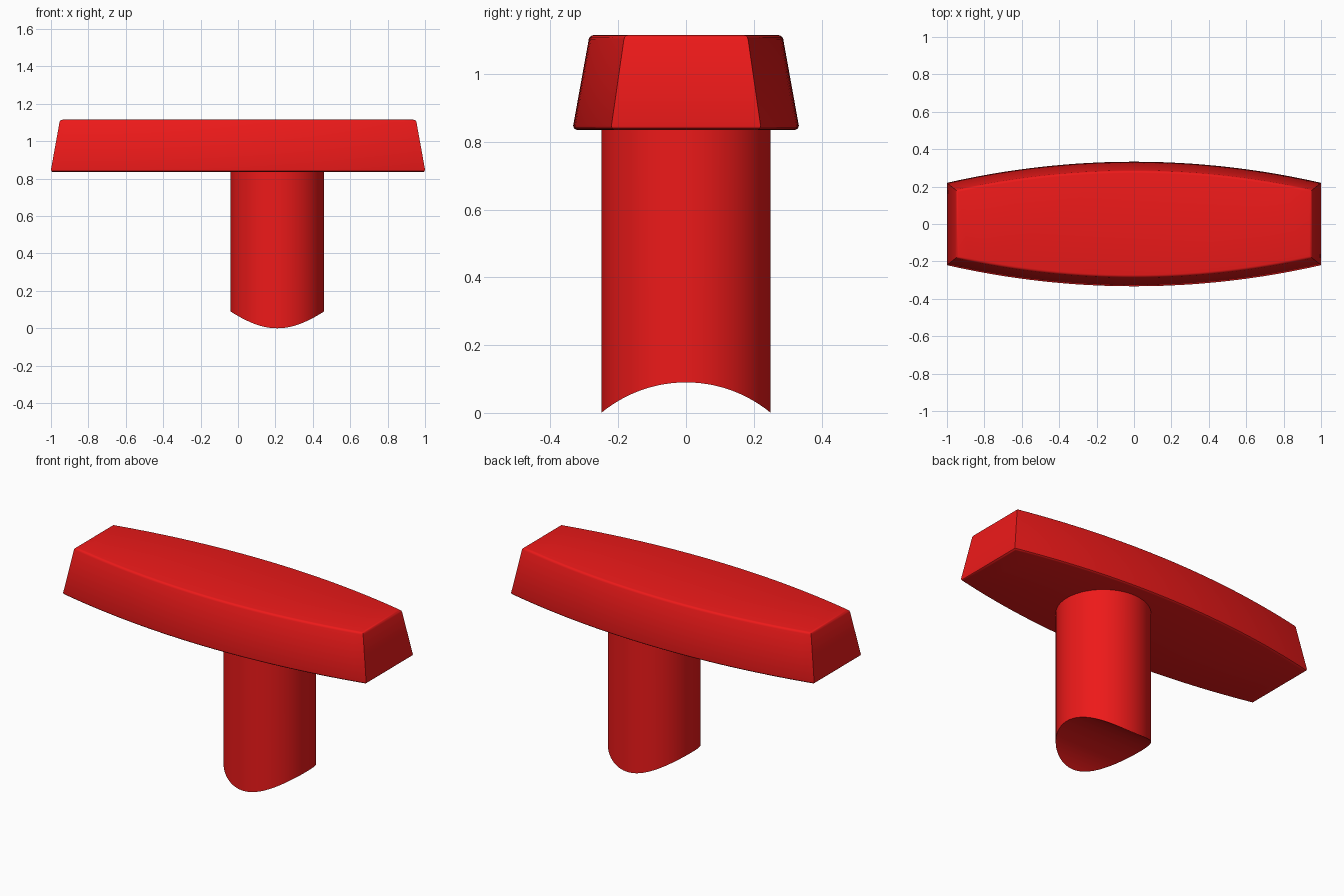
import bpy, bmesh
from math import sin, cos, pi, asin, sqrt, radians

if "Cube" in bpy.data.objects:
    bpy.data.objects.remove(bpy.data.objects["Cube"])

red = bpy.data.materials.new("red")
red.diffuse_color = (0.85, 0.01, 0.01, 1)
red.use_nodes = True
red.node_tree.nodes["Principled BSDF"].inputs["Base Color"].default_value = red.diffuse_color


def finish(bm, name):
    bmesh.ops.recalc_face_normals(bm, faces=bm.faces)
    mesh = bpy.data.meshes.new(name)
    bm.to_mesh(mesh)
    bm.free()
    ob = bpy.data.objects.new(name, mesh)
    bpy.context.collection.objects.link(ob)
    mesh.materials.append(red)
    bpy.ops.object.select_all(action='DESELECT')
    ob.select_set(True)
    bpy.context.view_layer.objects.active = ob
    bpy.ops.object.shade_smooth_by_angle(angle=radians(32))
    return ob


def bridge(bm, a, b):
    n = len(a)
    for i in range(n):
        j = (i + 1) % n
        bm.faces.new((a[i], a[j], b[j], b[i]))


# Head: bowed outline inset layer by layer (drafted sides, small fillets)
HALF_Y, END_Y, N = 0.333, 0.22, 32
sag = HALF_Y - END_Y
BOW = (1 + sag ** 2) / (2 * sag)


def head_ring(bm, inset, z):
    r, half_x = BOW - inset, 1 - inset
    pts = []
    for side in (-1, 1):
        for i in range(N + 1):
            x = half_x * (2 * i / N - 1)
            y = sqrt(r * r - x * x) - (BOW - HALF_Y)
            pts.append((-side * x, side * y, z))
    return [bm.verts.new(p) for p in pts]


bm = bmesh.new()
profile = [(0.013, 0.835), (0.007, 0.8365), (0.002, 0.841), (0, 0.848),
           (0.046, 1.103), (0.049, 1.109), (0.054, 1.1135), (0.061, 1.115)]
rings = [head_ring(bm, d, z) for d, z in profile]
for a, b in zip(rings, rings[1:]):
    bridge(bm, a, b)
bm.faces.new(rings[0])
bm.faces.new(rings[-1])
finish(bm, "handle_head")

# Stem: round post whose foot is a saddle cut along x
R, CX, SEG, DEPTH = 0.25, 0.21, 96, 0.09
SADDLE = (R ** 2 + DEPTH ** 2) / (2 * DEPTH)
bm = bmesh.new()
low, top = [], []
for i in range(SEG):
    a = 2 * pi * i / SEG
    x, y = CX + R * sin(a), R * cos(a)
    z = sqrt(SADDLE ** 2 - y * y) - (SADDLE - DEPTH)
    low.append(bm.verts.new((x, y, z)))
    top.append(bm.verts.new((x, y, 0.85)))
bridge(bm, low, top)
bm.faces.new(top)
for i in range(SEG // 2):
    quad = [low[i], low[i + 1], low[-i - 1], low[-i % SEG]]
    bm.faces.new(list(dict.fromkeys(quad)))
finish(bm, "stem")
